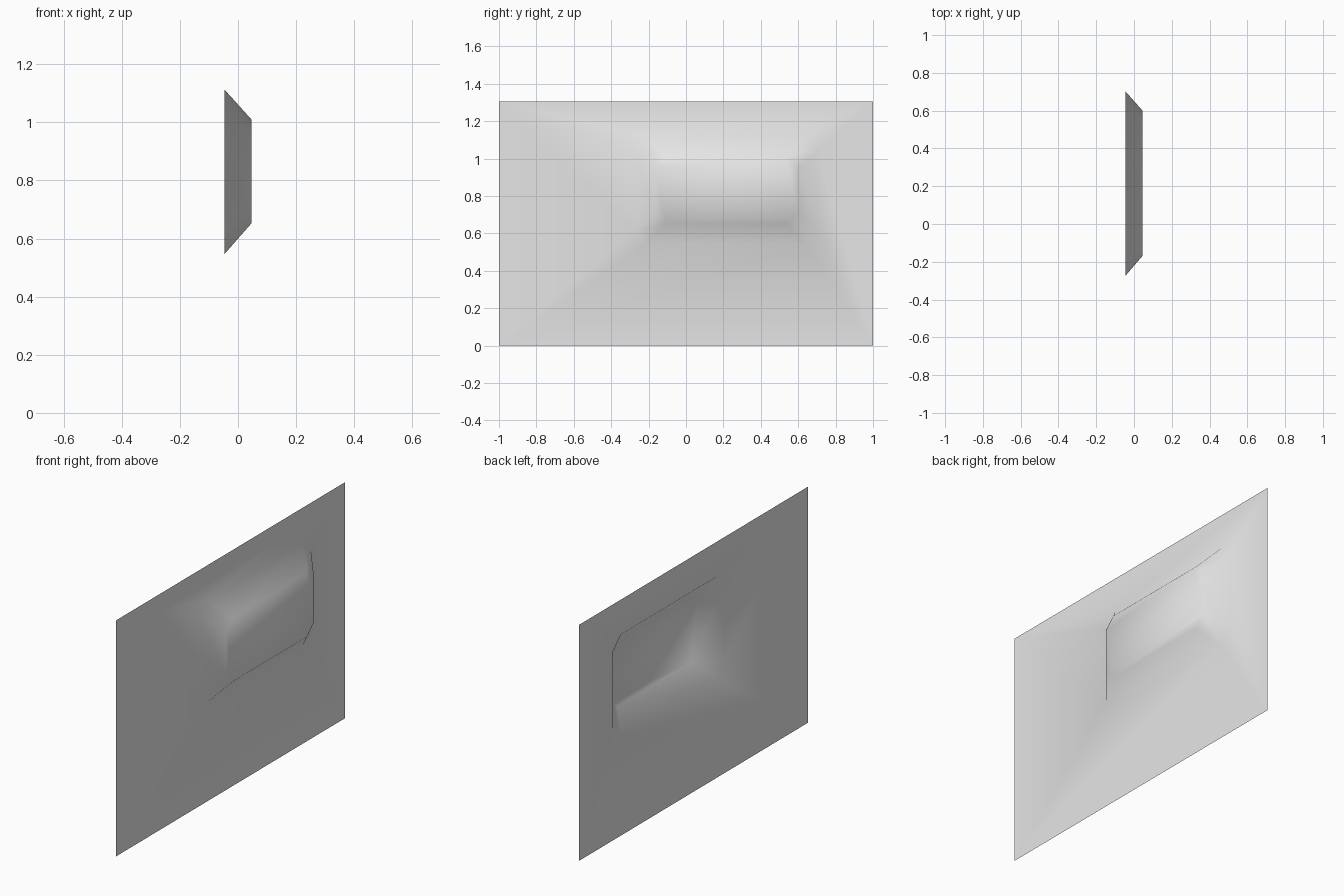
import bpy
import bmesh
import math

cube = bpy.data.objects.get("Cube")
if cube:
    bpy.data.objects.remove(cube, do_unlink=True)

# Flat grey paint
grey = bpy.data.materials.new("light_grey")
grey.use_nodes = True
colour = (0.8, 0.8, 0.8, 1.0)
grey.diffuse_color = colour
grey.node_tree.nodes["Principled BSDF"].inputs["Base Color"].default_value = colour

BACK, RAISED = -0.046, 0.046


def chamfered_ring(bm, x, y0, y1, z0, z1, cut):
    """Octagon of verts, two per corner, counter-clockwise seen from +x."""
    points = [(y0, z0 + cut), (y0 + cut, z0), (y1 - cut, z0), (y1, z0 + cut),
              (y1, z1 - cut), (y1 - cut, z1), (y0 + cut, z1), (y0, z1 - cut)]
    return [bm.verts.new((x, y, z)) for y, z in points]


bm = bmesh.new()

# Outline of the sheet, foot of the embossed panel and its raised face
corners = [bm.verts.new((BACK, y, z))
           for y, z in ((-1, 0), (1, 0), (1, 1.305), (-1, 1.305))]
foot = chamfered_ring(bm, BACK, -0.275, 0.703, 0.547, 1.112, 0.068)
top = chamfered_ring(bm, RAISED, -0.168, 0.599, 0.652, 1.01, 0.06)

# Flat sheet around the panel: a triangle at each corner, a quad on each side
for i in range(4):
    a, b = corners[i], corners[(i + 1) % 4]
    first, second, third = (foot[(2 * i + k) % 8] for k in range(3))
    bm.faces.new((a, second, first))
    bm.faces.new((a, b, third, second))

# Sloping walls and raised face
for i in range(8):
    j = (i + 1) % 8
    bm.faces.new((foot[i], foot[j], top[j], top[i]))
bm.faces.new(top)

mesh = bpy.data.meshes.new("embossed_sheet")
bm.to_mesh(mesh)
bm.free()
mesh.materials.append(grey)
sheet = bpy.data.objects.new("embossed_sheet", mesh)
bpy.context.collection.objects.link(sheet)

# Smooth around the sloping walls, sharp where they meet the flat faces
bpy.ops.object.select_all(action="DESELECT")
sheet.select_set(True)
bpy.context.view_layer.objects.active = sheet
bpy.ops.object.shade_smooth_by_angle(angle=math.radians(35))
